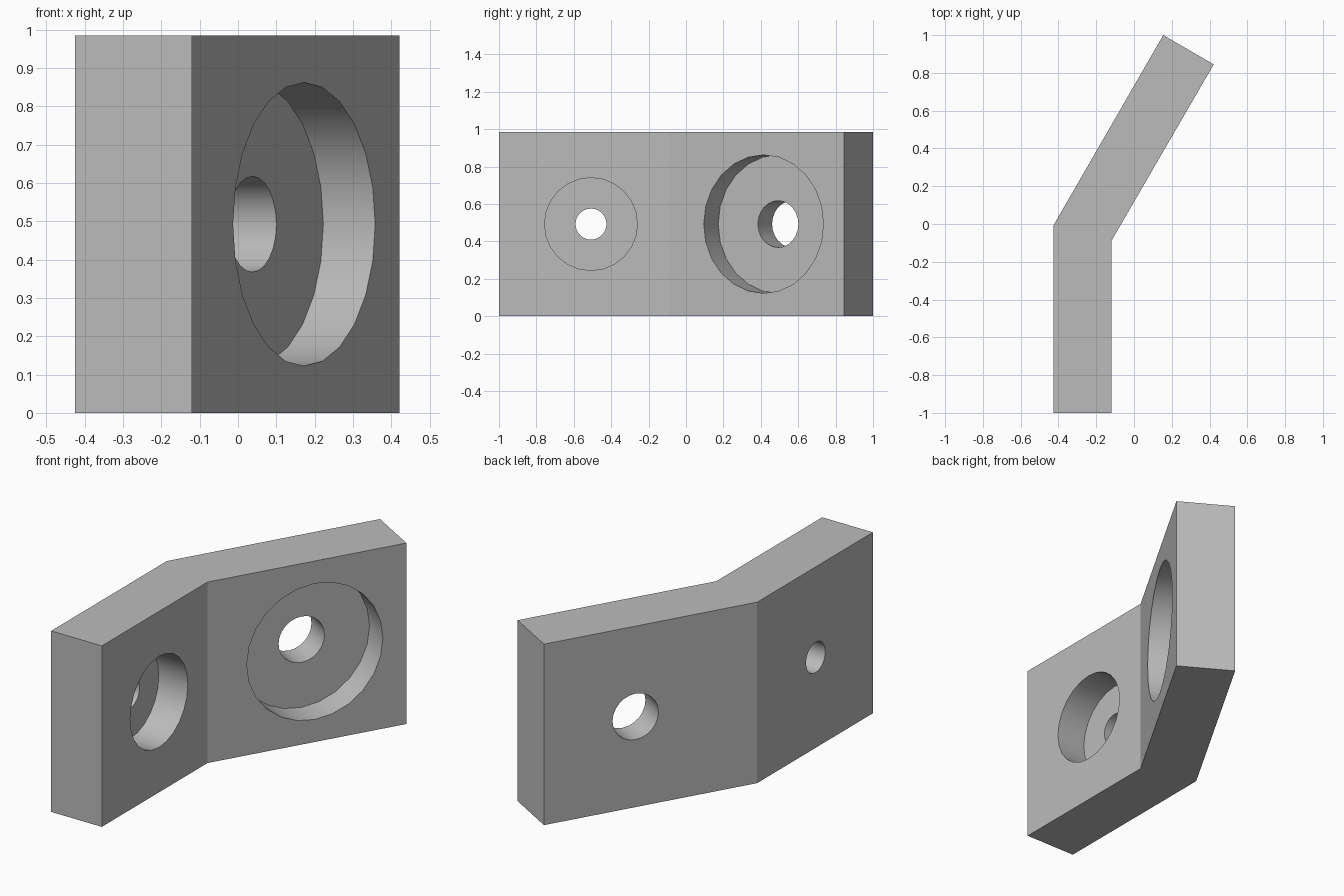
import bpy
import bmesh
import math
from mathutils import Vector

cube = bpy.data.objects.get("Cube")
if cube:
    bpy.data.objects.remove(cube, do_unlink=True)

HEIGHT = 0.985
MID = HEIGHT / 2

# Single grey material
grey = bpy.data.materials.new("plain_grey")
grey.use_nodes = True
colour = (0.5, 0.5, 0.5, 1)
grey.diffuse_color = colour
grey.node_tree.nodes["Principled BSDF"].inputs["Base Color"].default_value = colour

# Bent plate: plan profile extruded upward
profile = [(-0.425, -1), (-0.12, -1), (-0.12, -0.09),
           (0.422, 0.845), (0.155, 1), (-0.425, -0.005)]
bm = bmesh.new()
base = bm.faces.new([bm.verts.new((x, y, 0)) for x, y in profile])
top = bmesh.ops.extrude_face_region(bm, geom=[base])["geom"]
bmesh.ops.translate(bm, vec=(0, 0, HEIGHT),
                    verts=[v for v in top if isinstance(v, bmesh.types.BMVert)])
bmesh.ops.recalc_face_normals(bm, faces=bm.faces)
mesh = bpy.data.meshes.new("bent_plate")
bm.to_mesh(mesh)
bm.free()
plate = bpy.data.objects.new("bent_plate", mesh)
bpy.context.collection.objects.link(plate)
mesh.materials.append(grey)


def drill(centre, normal, radius, depth):
    """Cut a round hole going inward from a point on the plate surface."""
    lift = 0.1
    position = Vector(centre) + normal * (lift - depth) / 2
    bpy.ops.mesh.primitive_cylinder_add(
        vertices=24, radius=radius, depth=depth + lift, location=position,
        rotation=(0, math.pi / 2, math.atan2(normal.y, normal.x)))
    cutter = bpy.context.object
    cutter.name = "hole_cutter"
    cutter.hide_render = True
    cutter.data.materials.append(grey)
    cut = plate.modifiers.new("hole", "BOOLEAN")
    cut.operation = "DIFFERENCE"
    cut.solver = "EXACT"
    cut.object = cutter
    bpy.ops.object.select_all(action="DESELECT")
    plate.select_set(True)
    bpy.context.view_layer.objects.active = plate
    bpy.ops.object.modifier_apply(modifier=cut.name)
    bpy.data.objects.remove(cutter, do_unlink=True)


# Counterbored hole in each arm: centre, outward normal, bore, recess, recess depth
bend = math.radians(30)
holes = [
    ((-0.12, -0.508, MID), Vector((1, 0, 0)), 0.083, 0.248, 0.175),
    ((0.172, 0.415, MID), Vector((math.cos(bend), -math.sin(bend), 0)), 0.125, 0.37, 0.155),
]
for centre, normal, bore, recess, depth in holes:
    drill(centre, normal, recess, depth)
    drill(centre, normal, bore, 0.5)

# Smooth bore walls, crisp edges elsewhere
bpy.ops.object.shade_smooth_by_angle(angle=math.radians(20))
